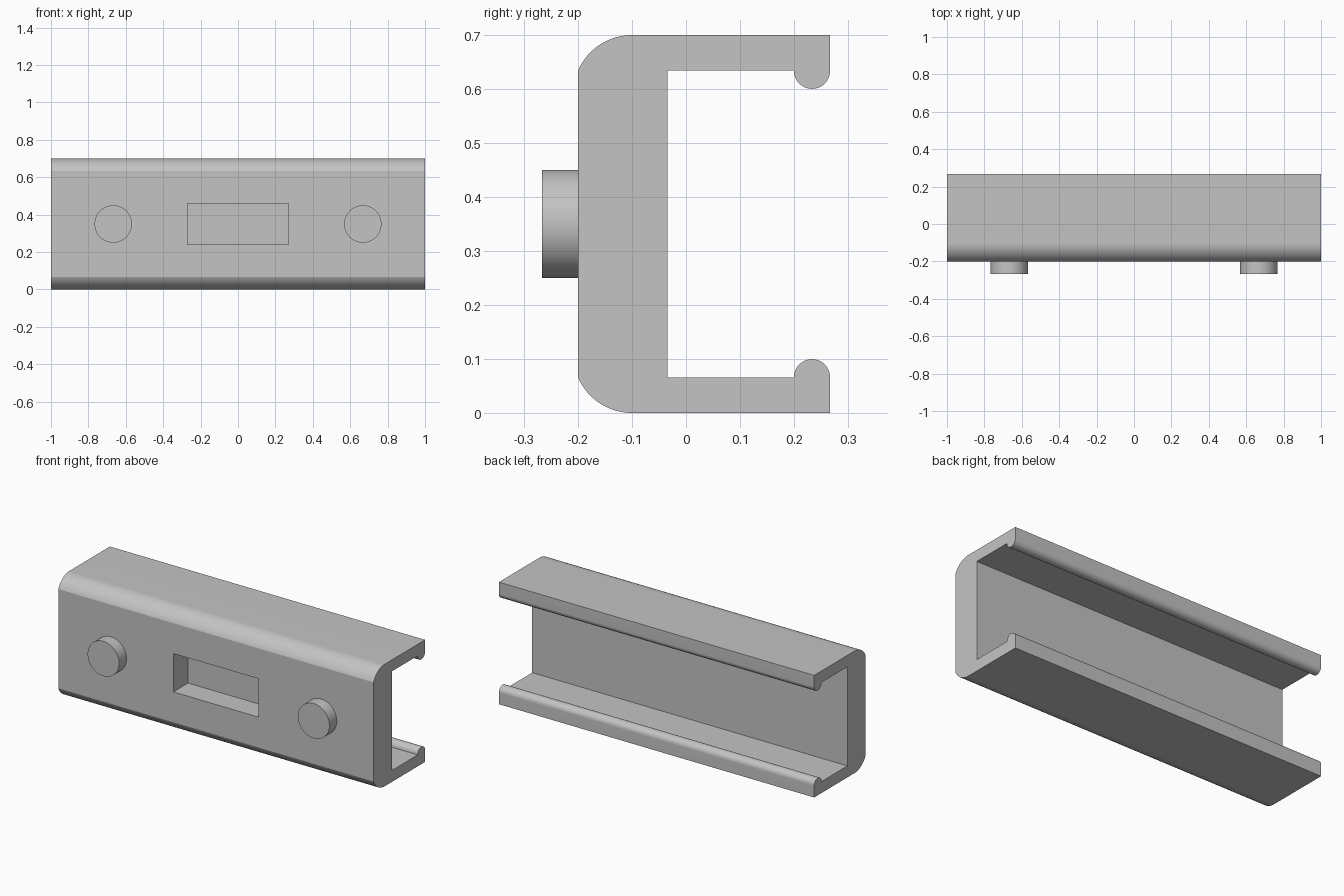
import bpy
import bmesh
from math import sin, cos, pi, radians
from mathutils import Matrix

cube = bpy.data.objects.get("Cube")
if cube:
    bpy.data.objects.remove(cube, do_unlink=True)

grey = bpy.data.materials.new("plain grey")
grey.use_nodes = True
colour = (0.55, 0.55, 0.55, 1)
grey.diffuse_color = colour
grey.node_tree.nodes["Principled BSDF"].inputs["Base Color"].default_value = colour

HEIGHT = 0.7
FRONT, BACK, INNER = -0.2, 0.267, -0.034
FLANGE = 0.066


def add_object(name, bm):
    bmesh.ops.recalc_face_normals(bm, faces=bm.faces)
    mesh = bpy.data.meshes.new(name)
    bm.to_mesh(mesh)
    bm.free()
    mesh.materials.append(grey)
    obj = bpy.data.objects.new(name, mesh)
    bpy.context.collection.objects.link(obj)
    return obj


def activate(obj):
    bpy.ops.object.select_all(action="DESELECT")
    obj.select_set(True)
    bpy.context.view_layer.objects.active = obj


def smooth(obj):
    activate(obj)
    bpy.ops.object.shade_smooth_by_angle(angle=radians(20))


def arc(y, z, radius, start, end, steps):
    angles = [radians(start + (end - start) * i / steps) for i in range(steps + 1)]
    return [(y + radius * cos(a), z + radius * sin(a)) for a in angles]


# Channel: lower half of the section, mirrored upwards, swept along x
lip_radius = 0.0335
lower = [(INNER, FLANGE)]
lower += arc(BACK - lip_radius, FLANGE, lip_radius, 180, 0, 24)
lower += [(BACK, 0)]
lower += arc(-0.1, 0.109, 0.109, 270, 203.2, 20)
lower[-1] = (FRONT, FLANGE)
section = lower + [(y, HEIGHT - z) for y, z in reversed(lower)]

bm = bmesh.new()
face = bm.faces.new([bm.verts.new((-1, y, z)) for y, z in section])
swept = bmesh.ops.extrude_face_region(bm, geom=[face], use_keep_orig=True)["geom"]
bmesh.ops.translate(bm, vec=(2, 0, 0),
                    verts=[v for v in swept if isinstance(v, bmesh.types.BMVert)])
channel = add_object("channel", bm)

# Blind rectangular pocket cut into the front wall
depth = 0.133
bm = bmesh.new()
bmesh.ops.create_cube(bm, size=1, matrix=Matrix.Translation((0, FRONT, HEIGHT / 2))
                      @ Matrix.Diagonal((0.54, depth * 2, 0.22, 1)))
cutter = add_object("pocket_cutter", bm)
cutter.hide_render = True
cut = channel.modifiers.new("pocket", "BOOLEAN")
cut.operation = "DIFFERENCE"
cut.solver = "EXACT"
cut.object = cutter
activate(channel)
bpy.ops.object.modifier_apply(modifier=cut.name)
bpy.data.objects.remove(cutter, do_unlink=True)
smooth(channel)

# Two round pegs on the front
for side, x in (("right", -0.667), ("left", 0.667)):
    bm = bmesh.new()
    bmesh.ops.create_cone(bm, cap_ends=True, segments=64, radius1=0.1, radius2=0.1,
                          depth=0.077,
                          matrix=Matrix.Translation((x, -0.2285, HEIGHT / 2))
                          @ Matrix.Rotation(pi / 2, 4, "X"))
    smooth(add_object(side + "_peg", bm))
